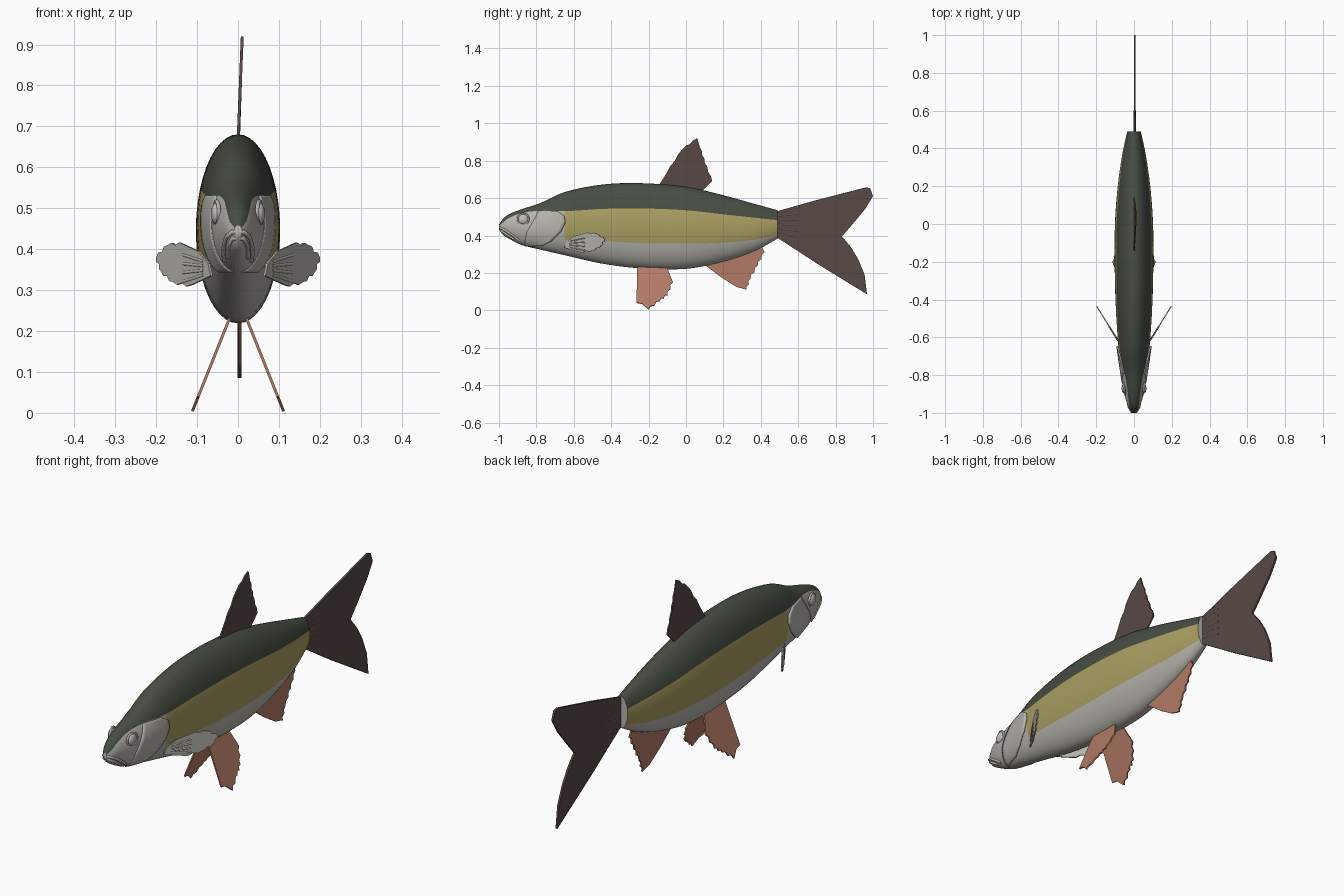
import bpy, bmesh, math
from mathutils import Vector

cube = bpy.data.objects.get("Cube")
if cube:
    bpy.data.objects.remove(cube, do_unlink=True)


def material(name, rgb):
    m = bpy.data.materials.new(name)
    m.use_nodes = True
    m.diffuse_color = (*rgb, 1)
    bsdf = m.node_tree.nodes["Principled BSDF"]
    bsdf.inputs["Base Color"].default_value = (*rgb, 1)
    bsdf.inputs["Roughness"].default_value = 0.6
    return m


GREEN = material("dark green back", (.062, .076, .056))
OLIVE = material("olive yellow flank", (.40, .345, .122))
PALE = material("pale grey belly", (.47, .455, .41))
BROWN = material("dark brown fin", (.098, .067, .060))
ORANGE = material("orange fin", (.45, .195, .13))
EYE = material("light grey eye", (.54, .53, .51))


def add_object(name, bm, mats, smooth=True):
    bmesh.ops.recalc_face_normals(bm, faces=bm.faces)
    mesh = bpy.data.meshes.new(name)
    bm.to_mesh(mesh)
    bm.free()
    for m in mats:
        mesh.materials.append(m)
    obj = bpy.data.objects.new(name, mesh)
    bpy.context.collection.objects.link(obj)
    if smooth:
        bpy.ops.object.select_all(action='DESELECT')
        obj.select_set(True)
        bpy.context.view_layer.objects.active = obj
        bpy.ops.object.shade_smooth_by_angle(angle=math.radians(40))
    return obj


def solidify(obj, thickness):
    mod = obj.modifiers.new("thickness", 'SOLIDIFY')
    mod.thickness = thickness
    mod.offset = 0


# Body stations: y, bottom, top, half width, lower and upper colour line
STATIONS = [
    (-1, .432, .458, .010, .440, .452),
    (-.98, .405, .487, .024, .42, .468),
    (-.95, .385, .512, .037, .40, .492),
    (-.88, .350, .540, .056, .375, .520),
    (-.78, .325, .573, .070, .37, .532),
    (-.65, .295, .632, .083, .38, .530),
    (-.45, .250, .672, .096, .37, .542),
    (-.25, .225, .680, .102, .36, .545),
    (0, .222, .660, .101, .357, .535),
    (.2, .260, .615, .086, .362, .513),
    (.37, .318, .568, .062, .378, .495),
    (.49, .383, .535, .036, .405, .482),
]


def section(y):
    """Smoothly interpolated body station at y."""
    last = len(STATIONS) - 1
    y = min(max(y, STATIONS[0][0]), STATIONS[last][0])
    i = max(k for k in range(last) if STATIONS[k][0] <= y)
    a, b = STATIONS[i], STATIONS[i + 1]
    p, n = STATIONS[max(i - 1, 0)], STATIONS[min(i + 2, last)]
    d = b[0] - a[0]
    t = (y - a[0]) / d
    out = []
    for k in range(1, 6):
        ta = (b[k] - p[k]) / (b[0] - p[0]) * d
        tb = (n[k] - a[k]) / (n[0] - a[0]) * d
        out.append(a[k] + t * ta + t * t * (3 * (b[k] - a[k]) - 2 * ta - tb)
                   + t ** 3 * (2 * (a[k] - b[k]) + ta + tb))
    return out


def drape(y, z, lift=0, side=1):
    """Point on the body skin at y, z."""
    bot, top, w = section(y)[:3]
    s = (2 * z - bot - top) / (top - bot)
    return Vector((side * (w * math.sqrt(max(0, 1 - s * s)) + lift), y, z))


# Body: lofted oval rings whose rows follow the colour lines
ARC, STEPS = 8, 5
ring_ys = [a[0] + (b[0] - a[0]) * k / STEPS
           for a, b in zip(STATIONS, STATIONS[1:]) for k in range(STEPS)]
ring_ys.append(STATIONS[-1][0])
bm = bmesh.new()
rings = []
for y in ring_ys:
    bot, top, w, lo, hi = section(y)
    c, h = (bot + top) / 2, (top - bot) / 2
    marks = [math.pi / 2, math.asin((hi - c) / h), math.asin((lo - c) / h), -math.pi / 2]
    angles = [a + (b - a) * k / ARC for a, b in zip(marks, marks[1:]) for k in range(ARC)]
    full = angles + [-math.pi / 2] + [math.pi - a for a in reversed(angles[1:])]
    rings.append([bm.verts.new((w * math.cos(a), y, c + h * math.sin(a))) for a in full])
count = len(rings[0])
for r, s, y in zip(rings, rings[1:], ring_ys):
    for k in range(count):
        f = bm.faces.new((r[k], r[(k + 1) % count], s[(k + 1) % count], s[k]))
        band = min(k, count - 1 - k) // ARC
        f.material_index = 2 if band == 1 and y < -.655 else band
for ring in (rings[0], rings[-1]):
    bm.faces.new(ring).material_index = 2
add_object("body", bm, [GREEN, OLIVE, PALE])

# Gill covers: height, front y, rear y of each row
GILL = [(.345, -.86, -.77), (.37, -.86, -.72), (.42, -.85, -.668),
        (.47, -.82, -.645), (.505, -.80, -.65), (.53, -.79, -.69)]
for side, label in ((1, "left"), (-1, "right")):
    bm = bmesh.new()
    rows = []
    for a, b in zip(GILL, GILL[1:] + GILL[-1:]):
        for k in range(4 if a != b else 1):
            z, front, rear = (p + (q - p) * k / 4 for p, q in zip(a, b))
            rows.append([bm.verts.new(drape(front + (rear - front) * u / 8, z,
                                            .008 * u / 8 - .002, side)) for u in range(9)])
    for r, s in zip(rows, rows[1:]):
        for k in range(8):
            bm.faces.new((r[k], r[k + 1], s[k + 1], s[k]))
    solidify(add_object(label + "_gill_cover", bm, [PALE]), .008)

    # Eye with socket ring
    pos = drape(-.87, .487, 0, side)
    bpy.ops.mesh.primitive_uv_sphere_add(segments=24, ring_count=12, radius=.027, location=pos)
    eye = bpy.context.object
    eye.name = label + "_eye"
    eye.scale.x = .5
    eye.data.materials.append(EYE)
    bpy.ops.object.shade_smooth()
    bpy.ops.mesh.primitive_torus_add(major_radius=.03, minor_radius=.005, major_segments=28,
                                     minor_segments=8, location=pos,
                                     rotation=(0, math.pi / 2, -side * .2))
    socket = bpy.context.object
    socket.name = label + "_eye_socket"
    socket.data.materials.append(PALE)
    bpy.ops.object.shade_smooth()


def tube(name, points, radius, mat):
    curve = bpy.data.curves.new(name, 'CURVE')
    curve.dimensions = '3D'
    curve.bevel_depth = radius
    curve.bevel_resolution = 2
    curve.use_fill_caps = True
    spline = curve.splines.new('POLY')
    spline.points.add(len(points) - 1)
    for sp, p in zip(spline.points, points):
        sp.co = (*p, 1)
    curve.materials.append(mat)
    obj = bpy.data.objects.new(name, curve)
    bpy.context.collection.objects.link(obj)


# Lips wrap round the snout from cheek to cheek
UPPER = [(-.995, .442), (-.97, .43), (-.94, .41), (-.91, .388), (-.89, .372)]
LOWER = [(-.99, .427), (-.965, .41), (-.94, .393), (-.92, .38)]
for name, path in (("upper_lip", UPPER), ("lower_lip", LOWER)):
    tube(name, [drape(y, z, 0, -1) for y, z in reversed(path)]
         + [drape(y, z) for y, z in path], .006, PALE)


def fin(name, outline, place, mat, thickness, jagged=(), teeth=4, depth=.008):
    """Thin plate from a y-z outline; the listed edges get ragged teeth."""
    pts = []
    for i, p in enumerate(outline):
        a, b = Vector(p), Vector(outline[(i + 1) % len(outline)])
        pts.append(a)
        if i in jagged:
            across = Vector((a.y - b.y, b.x - a.x)).normalized() * depth
            for k in range(1, teeth):
                pts.append(a.lerp(b, k / teeth) + across * (1 if k % 2 else -.3))
    bm = bmesh.new()
    bm.faces.new([bm.verts.new(place(p.x, p.y)) for p in pts])
    solidify(add_object(name, bm, [mat], False), thickness)


# Fins on the centre line
fin("dorsal_fin", [(-.15, .66), (-.10, .74), (-.02, .86), (.06, .92), (.075, .87),
                   (.10, .79), (.14, .69), (.08, .63)],
    lambda y, z: (max(0, z - .66) * .04, y, z), BROWN, .007, (1, 2, 4, 5), 4, .004)
fin("tail_fin", [(.47, .525), (.70, .59), (.965, .658), (.985, .652), (1, .61), (.957, .54),
                 (.89, .46), (.834, .395), (.88, .34), (.92, .275), (.955, .19),
                 (.968, .085), (.70, .25), (.47, .40)],
    lambda y, z: (.004, y, z), BROWN, .01)
fin("anal_fin", [(.09, .25), (.19, .175), (.27, .125), (.325, .11), (.345, .17),
                 (.385, .24), (.42, .31), (.40, .35)],
    lambda y, z: (.005, y, z), ORANGE, .007, (3, 4, 5), 4)

# Tail fin rays spreading from the body end
for k in range(6):
    z, slope = .42 + k * .02, (k - 2.5) * .012
    tube(f"tail_ray_{k + 1}", [(.004, .485, z), (.004, .60, z + slope)], .0065, BROWN)

# Paired fins
for side, label in ((1, "left"), (-1, "right")):
    fin(label + "_pelvic_fin", [(-.26, .25), (-.265, .04), (-.235, .035), (-.2, .004), (-.14, .05),
                                (-.10, .08), (-.07, .15), (-.11, .25)],
        lambda y, z: (side * (.025 + (.22 - z) * .4), y, z), ORANGE, .007, (3, 4, 5), 4)
    fin(label + "_pectoral_fin", [(-.65, .335), (-.64, .365), (-.60, .395), (-.54, .412),
                                  (-.48, .41), (-.435, .38), (-.455, .345), (-.50, .32),
                                  (-.57, .312)],
        lambda y, z: (side * (.083 + (y + .62) * .62), y, z), PALE, .006, (3, 4, 5, 6, 7), 4, .005)
    for k in range(4):
        z = .337 + k * .011
        x = side * .083
        tube(f"{label}_pectoral_ray_{k + 1}",
             [(x, -.62, z), (x + side * .05, -.54, z + (k - 1.5) * .011)], .0045, PALE)
